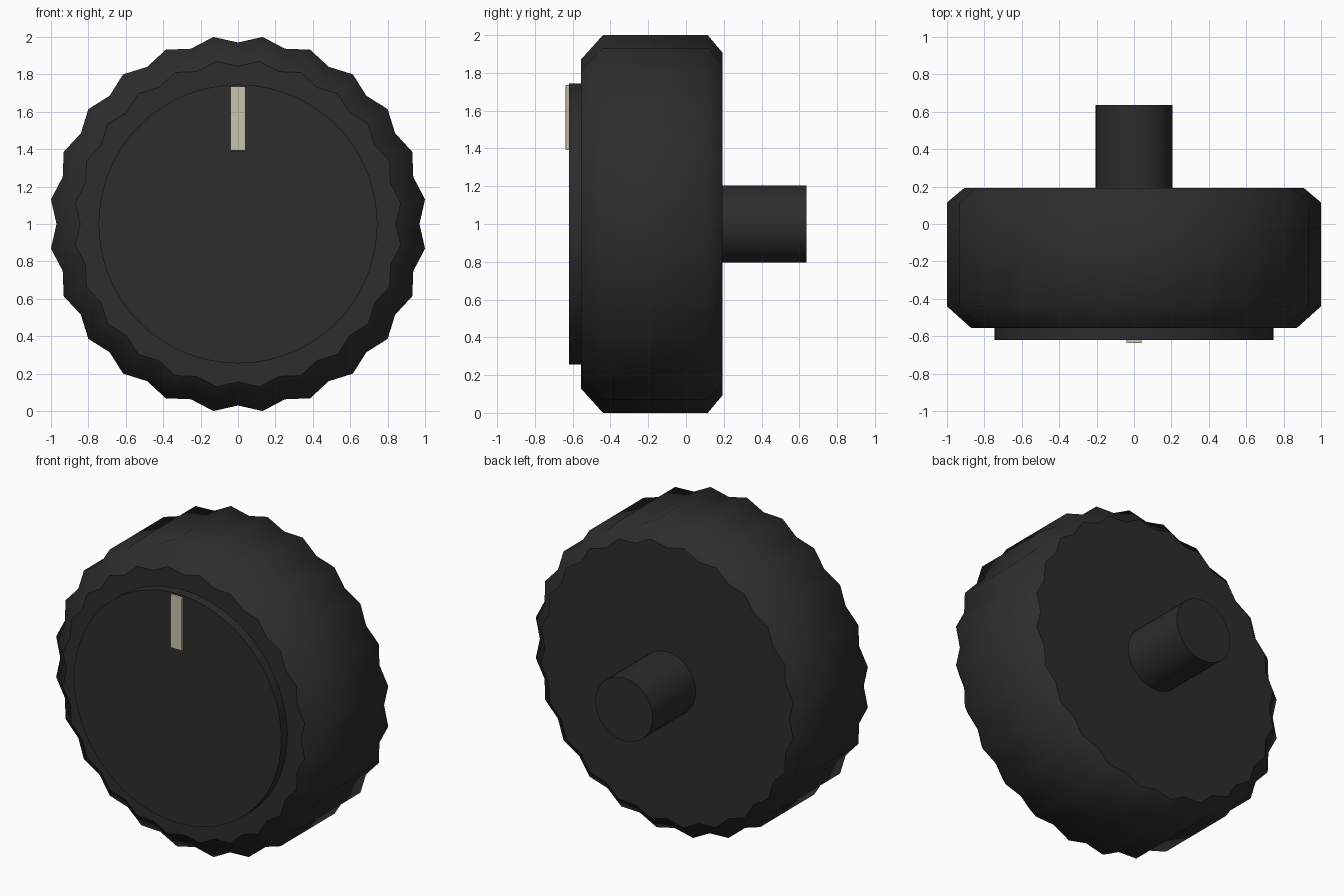
import bpy, bmesh
from math import sin, cos, pi

if "Cube" in bpy.data.objects:
    bpy.data.objects.remove(bpy.data.objects["Cube"], do_unlink=True)

CENTRE_Z = 1.0


def material(name, rgb):
    m = bpy.data.materials.new(name)
    m.use_nodes = True
    m.diffuse_color = (*rgb, 1)
    bsdf = m.node_tree.nodes["Principled BSDF"]
    bsdf.inputs["Base Color"].default_value = (*rgb, 1)
    bsdf.inputs["Roughness"].default_value = 0.6
    return m


def finish(name, bm, mat):
    bmesh.ops.recalc_face_normals(bm, faces=bm.faces[:])
    mesh = bpy.data.meshes.new(name)
    bm.to_mesh(mesh)
    bm.free()
    mesh.materials.append(mat)
    ob = bpy.data.objects.new(name, mesh)
    bpy.context.collection.objects.link(ob)
    return ob


def lathe(name, profile, sides, mat, outline=lambda i: 1.0):
    """Capped solid along y; profile holds (y, radius), outline scales each corner."""
    bm = bmesh.new()
    rings = []
    for y, r in profile:
        ring = []
        for i in range(sides):
            a = 2 * pi * i / sides
            k = r * outline(i)
            ring.append(bm.verts.new((k * sin(a), y, CENTRE_Z + k * cos(a))))
        rings.append(ring)
    for lower, upper in zip(rings, rings[1:]):
        for i in range(sides):
            j = (i + 1) % sides
            bm.faces.new((lower[i], lower[j], upper[j], upper[i])).smooth = True
    bm.faces.new(rings[0])
    bm.faces.new(rings[-1])
    return finish(name, bm, mat)


black = material("matte black", (0.026, 0.026, 0.026))
cream = material("cream", (0.6, 0.56, 0.42))

# Fluted grip with 24 ridges and chamfered rims
lathe("grip", [(-0.557, 0.877), (-0.44, 1.0086), (0.115, 1.0086), (0.193, 0.915)],
      48, black, lambda i: 1.0 if i % 2 else 0.962)

# Raised front disc and rear shaft
lathe("front_disc", [(-0.62, 0.745), (-0.55, 0.745)], 96, black)
lathe("shaft", [(0.18, 0.205), (0.637, 0.205)], 48, black)

# Pointer mark with softened edges
bm = bmesh.new()
bmesh.ops.create_cube(bm, size=1)
for v in bm.verts:
    v.co = (v.co.x * 0.08, -0.628 + v.co.y * 0.018, 1.563 + v.co.z * 0.345)
bmesh.ops.bevel(bm, geom=bm.edges[:], offset=0.004, segments=2, affect='EDGES', profile=0.5)
finish("pointer_mark", bm, cream)
